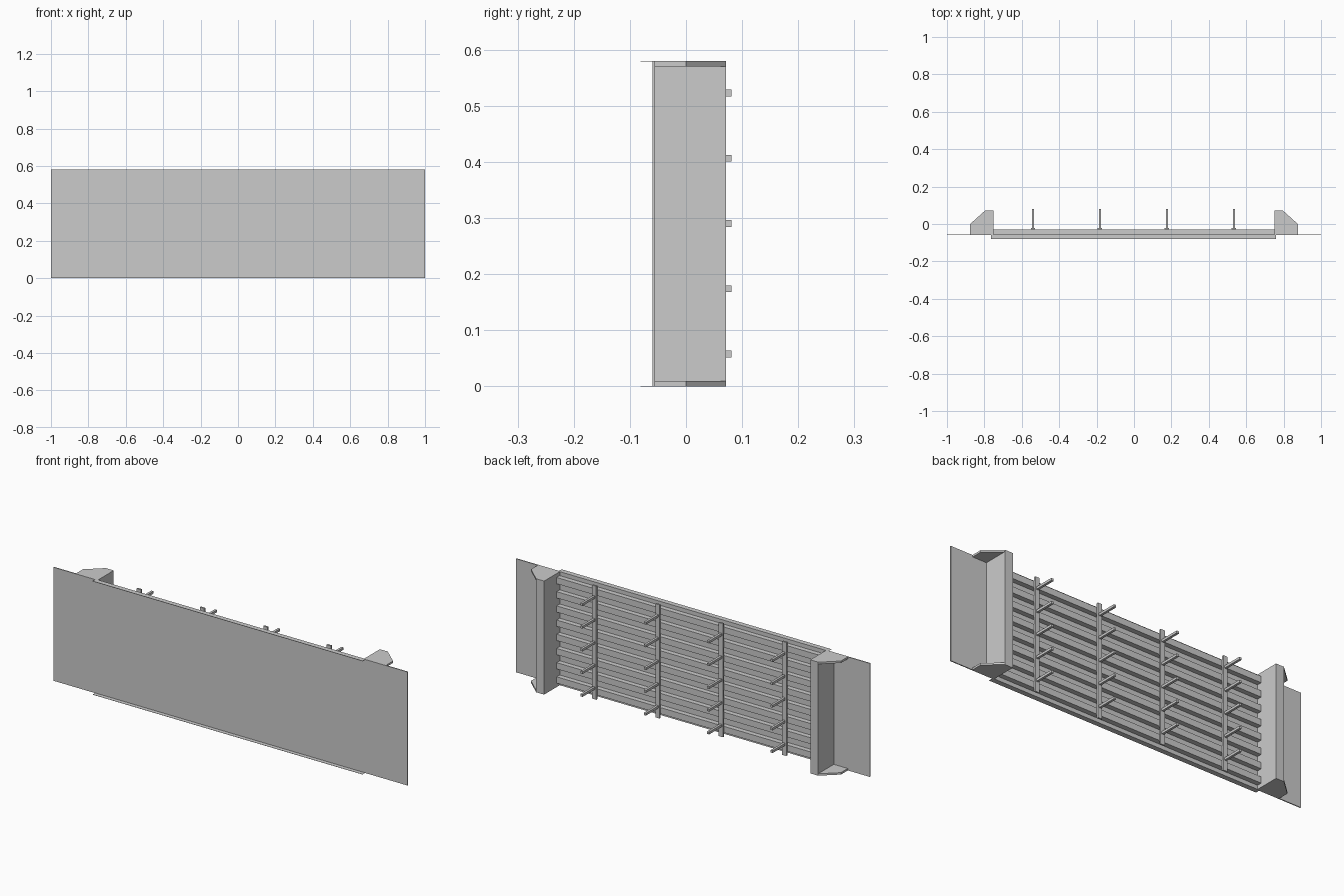
import bpy, bmesh

if "Cube" in bpy.data.objects:
    bpy.data.objects.remove(bpy.data.objects["Cube"])

H = 0.58        # panel height
BACK = -0.055   # rear surface of the face plate


def extrude_profile(name, pts, z0, z1):
    """Prism from an xy profile between two heights."""
    bm = bmesh.new()
    face = bm.faces.new([bm.verts.new((x, y, z0)) for x, y in pts])
    ext = bmesh.ops.extrude_face_region(bm, geom=[face])
    for v in ext["geom"]:
        if isinstance(v, bmesh.types.BMVert):
            v.co.z = z1
    bmesh.ops.recalc_face_normals(bm, faces=bm.faces[:])
    mesh = bpy.data.meshes.new(name)
    bm.to_mesh(mesh)
    bm.free()
    obj = bpy.data.objects.new(name, mesh)
    bpy.context.collection.objects.link(obj)
    return obj


def box(name, x0, x1, y0, y1, z0, z1):
    return extrude_profile(name, [(x0, y0), (x1, y0), (x1, y1), (x0, y1)], z0, z1)


# Face plate
box("face_plate", -1, 1, -0.06, BACK, 0, H)

# Thin lips projecting forward along the top and bottom edges
for name, z in (("bottom_lip", 0), ("top_lip", H - 0.001)):
    box(name, -0.765, 0.76, -0.081, -0.06, z, z + 0.001)

# Horizontal stiffeners behind the plate
ROWS = 8
for i in range(ROWS):
    z = H * (i + 0.5) / ROWS
    box("horizontal_rib", -0.79, 0.79, BACK, -0.03, z - 0.016, z + 0.016)

# Uprights with rearward pegs
for x in (-0.54, -0.182, 0.176, 0.534):
    box("upright", x - 0.012, x + 0.012, -0.03, -0.021, 0, H)
    for i in range(5):
        z = 0.058 + i * 0.1162
        box("peg", x - 0.006, x + 0.006, -0.021, 0.081, z - 0.006, z + 0.006)

# End posts with clipped-corner cap plates, mirrored left and right
cap = [(0.752, BACK), (0.876, BACK), (0.876, 0.0), (0.797, 0.071), (0.752, 0.071)]
for s in (-1, 1):
    a, b = sorted((s * 0.752, s * 0.797))
    box("end_post", a, b, BACK, 0.071, 0.01, H - 0.01)
    pts = [(s * x, y) for x, y in cap]
    extrude_profile("post_bottom_cap", pts, 0, 0.01)
    extrude_profile("post_top_cap", pts, H - 0.01, H)
